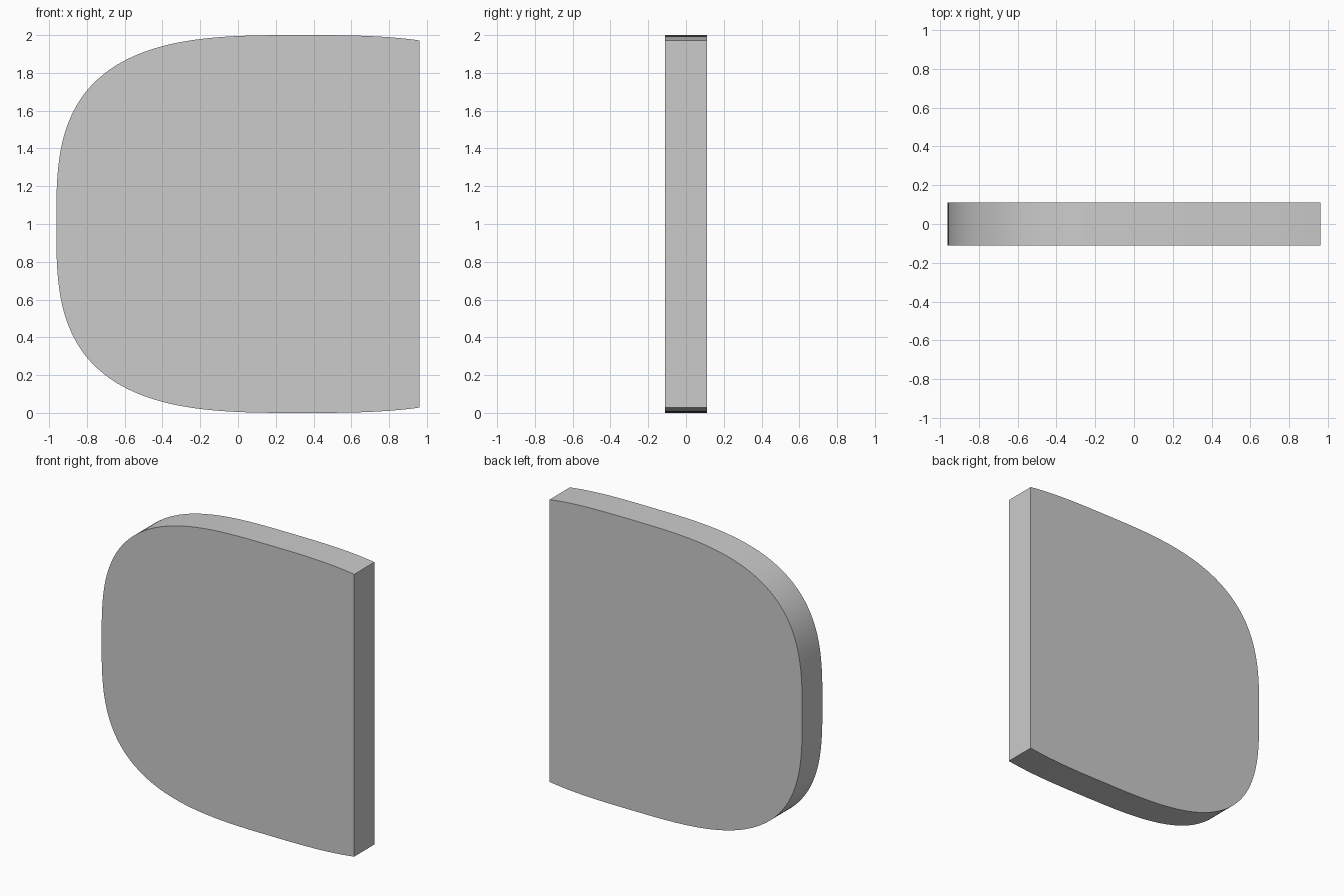
import bpy, bmesh, math

if "Cube" in bpy.data.objects:
    bpy.data.objects.remove(bpy.data.objects["Cube"])

# Outline: rounded superellipse on the left, cut straight on the right
HALF_X, HALF_Y, CX, POWER = 0.962, 0.11, 0.33, 3.1
LEFT, RIGHT = CX + HALF_X, 1.40


def edge_height(x):
    u = abs(x - CX) / (LEFT if x < CX else RIGHT)
    return max(0.0, 1 - u ** POWER) ** (1 / POWER)


upper = []
for i in range(1, 41):
    t = math.pi / 2 * i / 40
    upper.append((CX - LEFT * math.cos(t) ** (2 / POWER), math.sin(t) ** (2 / POWER)))
for i in range(1, 13):
    x = CX + (HALF_X - CX) * i / 12
    upper.append((x, edge_height(x)))
outline = [(-HALF_X, 0)] + upper + [(x, -z) for x, z in reversed(upper)]

# Panel: extrude the outline through its thickness
bm = bmesh.new()
face = bm.faces.new([bm.verts.new((x, -HALF_Y, 1 + z)) for x, z in outline])
extruded = bmesh.ops.extrude_face_region(bm, geom=[face], use_keep_orig=True)
bmesh.ops.translate(bm, vec=(0, 2 * HALF_Y, 0),
                    verts=[g for g in extruded["geom"] if isinstance(g, bmesh.types.BMVert)])
bmesh.ops.recalc_face_normals(bm, faces=bm.faces)
mesh = bpy.data.meshes.new("rounded_panel")
bm.to_mesh(mesh)
bm.free()
panel = bpy.data.objects.new("rounded_panel", mesh)
bpy.context.collection.objects.link(panel)

# Smooth rim with sharp border edges
bpy.context.view_layer.objects.active = panel
panel.select_set(True)
bpy.ops.object.shade_smooth_by_angle(angle=math.radians(30))
